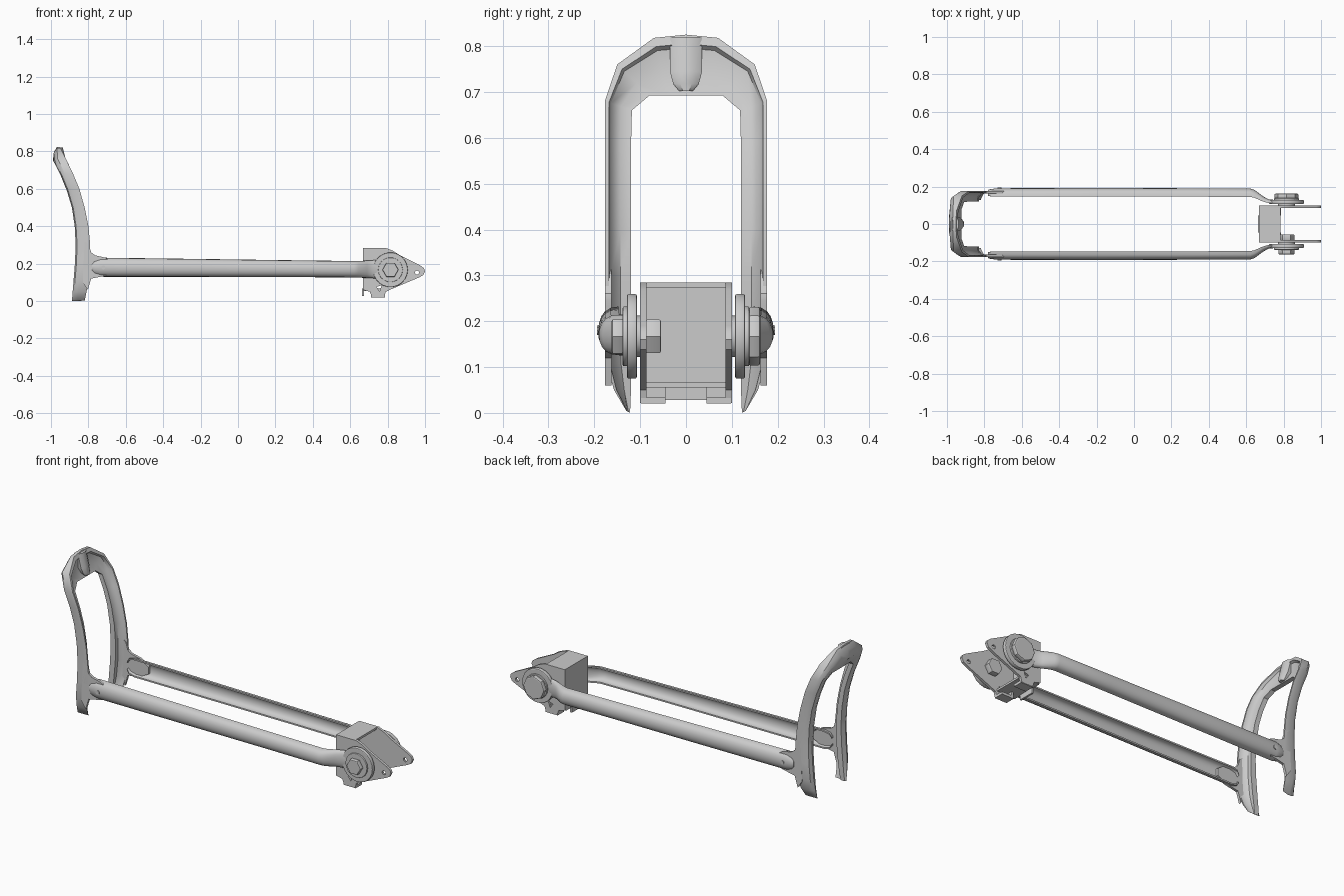
import bpy, bmesh, math
from mathutils import Matrix

if "Cube" in bpy.data.objects:
    bpy.data.objects.remove(bpy.data.objects["Cube"])


def finish(obj, mirror=False, angle=35):
    bpy.ops.object.select_all(action='DESELECT')
    obj.select_set(True)
    bpy.context.view_layer.objects.active = obj
    bpy.ops.object.shade_smooth_by_angle(angle=math.radians(angle))
    if mirror:
        m = obj.modifiers.new("mirror", 'MIRROR')
        m.use_axis = (False, True, False)
    return obj


def loft(name, sections, mirror=False, angle=35):
    """Skin a row of closed cross-sections and cap both ends."""
    bm = bmesh.new()
    rows = [[bm.verts.new(p) for p in s] for s in sections]
    n = len(rows[0])
    for a, b in zip(rows, rows[1:]):
        for i in range(n):
            j = (i + 1) % n
            bm.faces.new((a[i], a[j], b[j], b[i]))
    caps = [bm.faces.new(rows[0]), bm.faces.new(rows[-1])]
    bmesh.ops.triangulate(bm, faces=caps)
    bmesh.ops.recalc_face_normals(bm, faces=bm.faces)
    me = bpy.data.meshes.new(name)
    bm.to_mesh(me)
    bm.free()
    obj = bpy.data.objects.new(name, me)
    bpy.context.collection.objects.link(obj)
    return finish(obj, mirror, angle)


def circle(x, z, r, n=20):
    return [(x + r * math.cos(2 * math.pi * i / n), z + r * math.sin(2 * math.pi * i / n)) for i in range(n)]


def plate(name, outlines, y0, y1, mirror=False, bevel=0.0):
    """Flat plate from x-z outlines; inner outlines become holes."""
    cu = bpy.data.curves.new(name, 'CURVE')
    cu.dimensions = '2D'
    cu.fill_mode = 'BOTH'
    cu.extrude = abs(y1 - y0) / 2 - bevel
    cu.bevel_depth = bevel
    cu.bevel_resolution = 1
    cu.offset = -bevel
    for pts in outlines:
        sp = cu.splines.new('POLY')
        sp.points.add(len(pts) - 1)
        for p, (x, z) in zip(sp.points, pts):
            p.co = (x, z, 0, 1)
        sp.use_cyclic_u = True
    obj = bpy.data.objects.new(name, cu)
    bpy.context.collection.objects.link(obj)
    bpy.ops.object.select_all(action='DESELECT')
    obj.select_set(True)
    bpy.context.view_layer.objects.active = obj
    bpy.ops.object.convert(target='MESH')
    obj = bpy.context.view_layer.objects.active
    obj.data.transform(Matrix.Translation((0, (y0 + y1) / 2, 0)) @ Matrix.Rotation(math.pi / 2, 4, 'X'))
    return finish(obj, mirror)


def box(name, x0, x1, y0, y1, z0, z1, mirror=False):
    return loft(name, [[(x, y0, z0), (x, y1, z0), (x, y1, z1), (x, y0, z1)] for x in (x0, x1)], mirror)


def interp(table, z):
    for (a, va), (b, vb) in zip(table, table[1:]):
        if z <= b:
            return va + (vb - va) * (z - a) / (b - a)
    return table[-1][1]


# Upright arch: open-fronted channel bent into an inverted U
BACK = [(0, -.888), (.2, -.872), (.3, -.868), (.4, -.873), (.5, -.888), (.6, -.918), (.7, -.96), (.77, -1), (.83, -.975)]
FRONT = [(0, -.82), (.1, -.80), (.2, -.79), (.3, -.79), (.4, -.80), (.5, -.82), (.6, -.848), (.7, -.89), (.83, -.955)]
half = [(.13, .004, .122, .0), (.157, .05, .12, .05), (.175, .11, .12, .11), (.177, .2, .12, .2),
        (.177, .3, .12, .3), (.177, .4, .12, .4), (.177, .5, .12, .5), (.177, .6, .12, .58),
        (.177, .68, .118, .66), (.15, .76, .08, .692), (.07, .818, .035, .692), (0, .825, 0, .692)]
path = half + [(-a, b, -c, d) for a, b, c, d in reversed(half[:-1])]
# (share from outer to inner edge, share from back to front)
SHAPE = [(0, 1), (0, .4), (.2, .1), (.55, 0), (1, .12), (1, .5), (.6, .5), (.22, .75), (.15, 1)]
rings = []
for yo, zo, yi, zi in path:
    ring = []
    for u, w in SHAPE:
        y, z = yo + (yi - yo) * u, zo + (zi - zo) * u
        xb, xf = interp(BACK, z), interp(FRONT, z)
        ring.append((xb + (xf - xb) * w, y, z))
    rings.append(ring)
loft("upright_arch", rings, angle=40)

# Round-bottomed lug under the top of the arch
lug = []
for z, w, x0, x1 in [(.82, .035, -.972, -.937), (.745, .035, -.965, -.918), (.718, .028, -.955, -.91), (.702, .015, -.945, -.91)]:
    lug.append([(x0, -w, z), (x1 - .012, -w, z), (x1, -w * .45, z), (x1, w * .45, z), (x1 - .012, w, z), (x0, w, z)])
loft("arch_lug", lug)

# Flared ears joining the arch to the side bars
plate("arch_ear", [[(-.82, .32), (-.797, .30), (-.785, .26), (-.765, .245), (-.71, .232), (-.66, .2), (-.66, .16),
                    (-.71, .135), (-.785, .12), (-.803, .06), (-.83, .1)]], .163, .177, True)

# Side bars: half-round channels, joggled inward at the pivot end
bars = []
for x, yin, d, zc, h in [(-.78, .15, .032, .181, .026), (-.768, .148, .038, .181, .043), (-.735, .147, .044, .181, .051),
                         (-.2, .147, .045, .177, .048), (.3, .146, .045, .173, .045), (.62, .145, .045, .17, .044),
                         (.645, .14, .042, .17, .045), (.69, .12, .028, .17, .046), (.72, .112, .02, .17, .048),
                         (.76, .11, .018, .17, .052)]:
    outer, inner = [], []
    for k in range(11):
        a = math.pi * (k / 10 - .5)
        c, s = max(0, math.cos(a)) ** .75, math.sin(a)
        outer.append((x, yin + d * c, zc + h * s))
        inner.append((x, yin + (d - .009) * c, zc + (h - .008) * s))
    bars.append(outer + inner[::-1])
loft("side_bar", bars, True, 40)
plate("bar_rivet", [circle(-.72, .18, .011, 10)], .17, .194, True)

# Pivot eyes, washers and bolts
PX, PZ = .815, .167
plate("pivot_eye", [circle(PX, PZ, .093, 22)], .107, .129, True, .004)
plate("pivot_washer", [circle(PX, PZ, .066, 18)], .127, .138, True, .003)
plate("bolt_head", [circle(PX, PZ, .064, 8)], .136, .162, False, .006)
plate("bolt_nut", [circle(PX, PZ, .043, 6)], -.162, -.136, False, .004)
plate("spacer", [circle(PX, PZ, .045, 16)], .095, .11, True)
plate("inner_nut", [circle(PX, PZ, .042, 6)], -.088, -.055, False, .003)

# End bracket: two pointed cheeks tied by a back wall, roof and floor
cheek = [(.667, .284), (.79, .284), (.83, .268), (.865, .245), (.975, .19), (.995, .175), (1, .16), (.99, .138),
         (.965, .125), (.83, .068), (.79, .05), (.782, .022), (.715, .022), (.705, .05), (.667, .06)]
plate("bracket_cheek", [cheek, circle(.957, .152, .011, 10), [(.74, .075), (.768, .085), (.757, .052)]], .086, .1, True)
box("bracket_back_wall", .667, .68, -.09, .09, .06, .284)
box("bracket_roof", .667, .782, -.09, .09, .272, .284)
box("bracket_floor", .667, .782, -.09, .09, .055, .066)
box("bracket_lip", .663, .673, -.045, .045, .028, .066)
box("bracket_foot", .712, .785, .045, .098, .02, .034, True)
box("foot_web", .712, .724, .045, .09, .03, .06, True)
